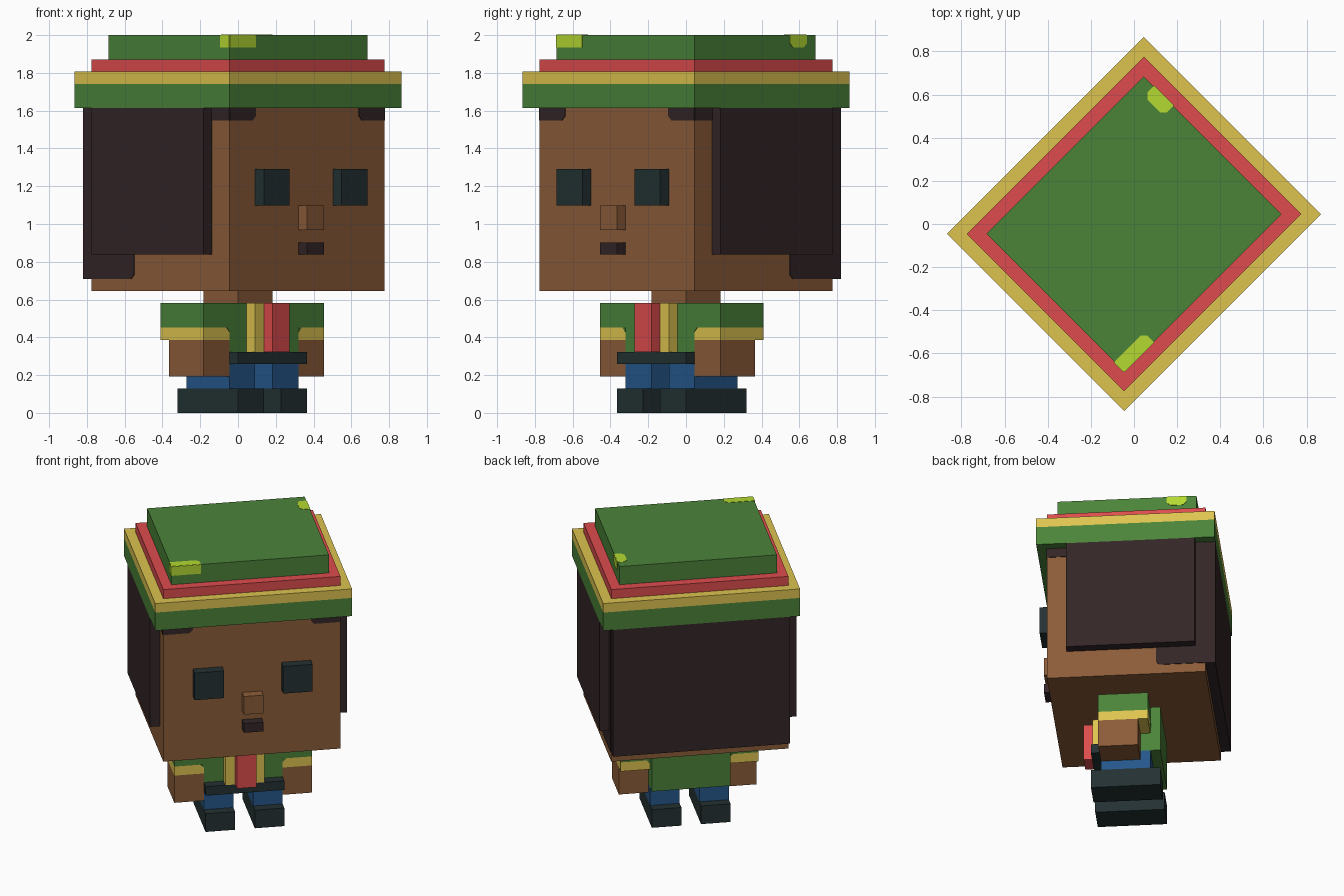
import bpy, bmesh
from math import radians
from mathutils import Matrix, Vector

if "Cube" in bpy.data.objects:
    bpy.data.objects.remove(bpy.data.objects["Cube"])

U = 2 / 31                                   # block unit: figure is 31 blocks tall
TURN = Matrix.Rotation(radians(45), 4, 'Z') @ Matrix.Scale(U, 4)
THIN = 0.06                                  # painted plate thickness, in blocks
CUT = 0.35                                   # clipped corner size, in blocks


def colour(name, r, g, b):
    def lin(c):
        c /= 255
        return c / 12.92 if c <= 0.04045 else ((c + 0.055) / 1.055) ** 2.4
    m = bpy.data.materials.new(name)
    m.diffuse_color = (lin(r), lin(g), lin(b), 1)
    m.use_nodes = True
    m.node_tree.nodes["Principled BSDF"].inputs["Base Color"].default_value = m.diffuse_color
    return m


GREEN = colour("green cloth", 75, 131, 57)
YELLOW = colour("yellow cloth", 221, 196, 79)
RED = colour("red cloth", 221, 76, 77)
SKIN = colour("brown skin", 140, 92, 57)
HAIR = colour("dark hair", 51, 37, 39)
BLACK = colour("charcoal", 35, 49, 50)
BLUE = colour("blue denim", 37, 87, 139)
LIME = colour("lime patch", 181, 217, 50)


def finish(name, bm, mat):
    bmesh.ops.recalc_face_normals(bm, faces=bm.faces)
    bm.transform(TURN)
    me = bpy.data.meshes.new(name)
    bm.to_mesh(me)
    bm.free()
    me.materials.append(mat)
    ob = bpy.data.objects.new(name, me)
    bpy.context.collection.objects.link(ob)


def box(name, x, y, z, mat):
    """Block from (min, max) ranges in block units."""
    bm = bmesh.new()
    bmesh.ops.create_cube(bm, size=1)
    for v in bm.verts:
        v.co = Vector([(a + b) / 2 + c * (b - a) for c, (a, b) in zip(v.co, (x, y, z))])
    finish(name, bm, mat)


def pair(name, x, y, z, mat):
    """Left and right copies of a block."""
    box(name + "_right", x, y, z, mat)
    box(name + "_left", (-x[1], -x[0]), y, z, mat)


def plate(name, axis, level, side, pts, mat):
    """Thin flat polygon laid on the surface axis = level, facing side."""
    bm = bmesh.new()
    vs = []
    for p in pts:
        co = list(p)
        co.insert(axis, level)
        vs.append(bm.verts.new(co))
    face = bm.faces.new(vs)
    out = bmesh.ops.extrude_face_region(bm, geom=[face])
    for v in out["geom"]:
        if isinstance(v, bmesh.types.BMVert):
            v.co[axis] += side * THIN
    finish(name, bm, mat)


# Hat
box("hat_brim", (-10, 10), (-9, 9), (25, 27), GREEN)
box("hat_yellow_band", (-10, 10), (-9, 9), (27, 28), YELLOW)
box("hat_red_band", (-9, 9), (-8, 8), (28, 29), RED)
box("hat_crown", (-8, 8), (-7, 7), (29, 31), GREEN)

# Lime hat patches wrapping over the crown edges
plate("front_patch_top", 2, 31 - THIN / 2, 1,
      [(-8, -7), (-5, -7), (-5, -6 - CUT), (-5 - CUT, -6), (-8, -6)], LIME)
plate("front_patch_face", 1, -7, -1, [(-8, 30), (-5, 30), (-5, 31), (-8, 31)], LIME)
plate("front_patch_side", 0, -8, -1, [(-7, 30), (-6, 30), (-6, 31), (-7, 31)], LIME)
plate("side_patch_top", 2, 31 - THIN / 2, 1,
      [(8, 4), (8, 6), (7 + CUT, 6), (7, 6 - CUT), (7, 4 + CUT), (7 + CUT, 4)], LIME)
plate("side_patch_face", 0, 8, 1,
      [(4, 31), (6, 31), (6, 30 + CUT), (6 - CUT, 30), (4 + CUT, 30), (4, 30 + CUT)], LIME)

# Head and face
box("head", (-9, 9), (-8, 8), (10, 25), SKIN)
pair("eye", (3, 6), (-9, -8), (17, 20), BLACK)
box("nose", (-1, 1), (-9, -8), (15, 17), SKIN)
box("mouth", (-1, 1), (-9, -8), (13, 14), HAIR)

# Hair blocks and painted hair line
box("back_hair", (-9, 9), (8, 9), (11, 25), HAIR)
pair("side_hair", (9, 10), (-6, 7), (13, 25), HAIR)
for s, side in ((1, "right"), (-1, "left")):
    plate("fringe_" + side, 1, -8, -1,
          [(s * 9, 25), (s * 6, 25), (s * 6, 24 + CUT), (s * (6 + CUT), 24), (s * 9, 24)], HAIR)
    plate("temple_" + side, 0, s * 9, s, [(-8, 24), (-6, 24), (-6, 25), (-8, 25)], HAIR)
    plate("nape_" + side, 0, s * 9, s,
          [(8, 25), (3, 25), (3, 11 + CUT), (3 + CUT, 11), (8, 11)], HAIR)

# Torso, shirt stripes and belt
box("neck", (-2, 2), (-2, 2), (9, 10), SKIN)
box("torso", (-4, 4), (-3, 3), (4, 9), GREEN)
box("yellow_stripe", (-2, 2), (-4, -3), (5, 9), YELLOW)
box("red_stripe", (-1, 1), (-5, -4), (5, 9), RED)
box("belt", (-4, 4), (-4, -3), (4, 5), BLACK)

# Arms
pair("sleeve", (4, 7), (-3, 2), (7, 9), GREEN)
pair("cuff", (4, 7), (-3, 2), (6, 7), YELLOW)
pair("hand", (4, 7), (-3, 1), (3, 6), SKIN)
for s, side in ((1, "right"), (-1, "left")):
    for y, d, end in ((-3, -1, "front"), (2, 1, "back")):
        plate("cuff_corner_%s_%s" % (end, side), 1, y, d,
              [(s * 4, 7), (s * (4 + CUT), 7), (s * 4, 7 - CUT)], GREEN)

# Legs
pair("leg", (1, 4), (-3, 2), (2, 4), BLUE)
pair("shoe", (1, 4), (-4, 3), (0, 2), BLACK)
